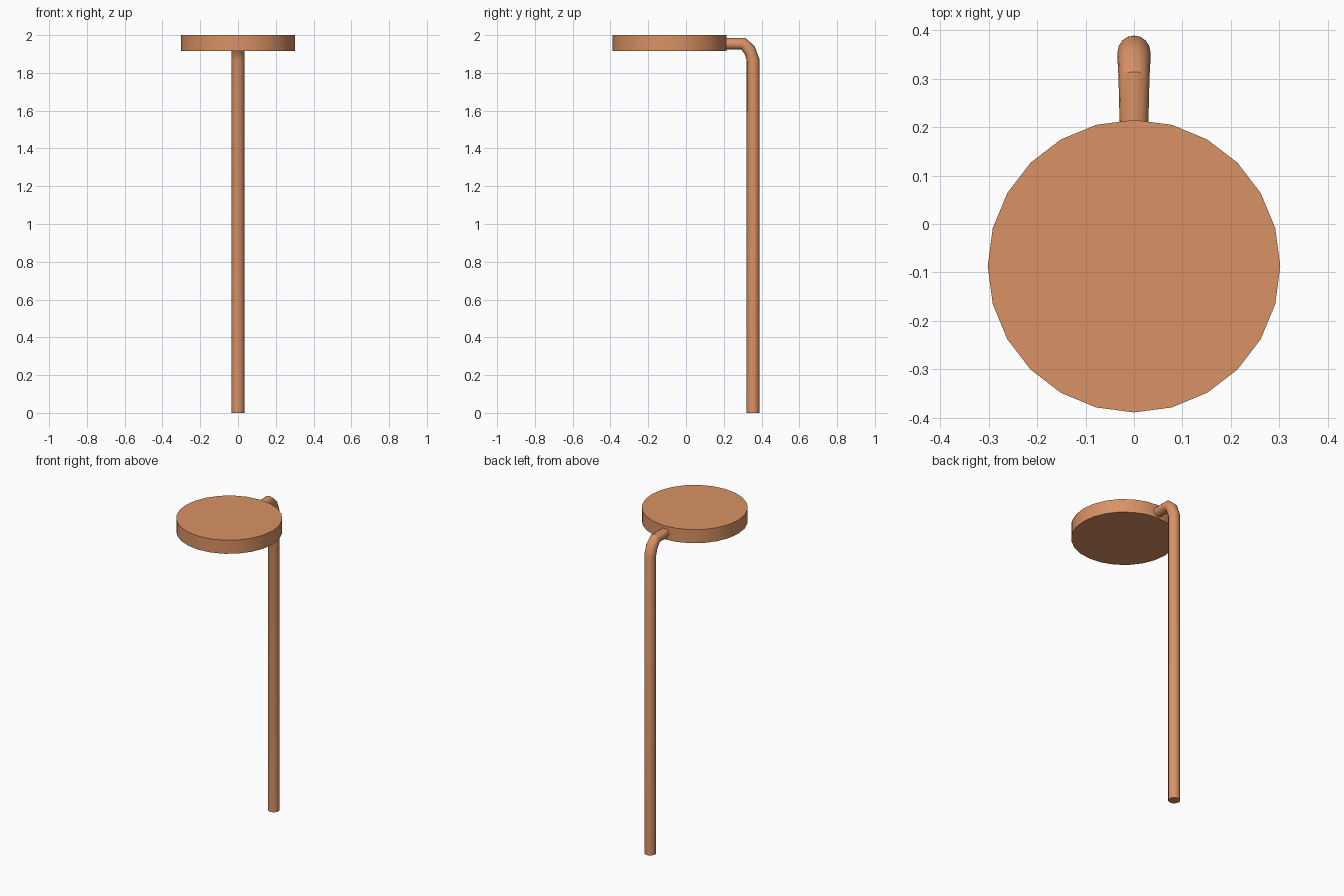
import bpy, bmesh
from math import radians, sin, cos, tau

cube = bpy.data.objects.get("Cube")
if cube:
    bpy.data.objects.remove(cube, do_unlink=True)

# Copper material
copper = bpy.data.materials.new("copper")
copper.use_nodes = True
color = (0.70, 0.29, 0.13, 1)
copper.diffuse_color = color
copper.node_tree.nodes["Principled BSDF"].inputs["Base Color"].default_value = color


def finish(obj):
    obj.data.materials.append(copper)
    bpy.ops.object.select_all(action='DESELECT')
    obj.select_set(True)
    bpy.context.view_layer.objects.active = obj
    bpy.ops.object.shade_smooth_by_angle(angle=radians(35))


def bent_tube(name, stations, sides=16):
    """Stations are (y, z, radius, tilt of the ring in degrees)."""
    bm = bmesh.new()
    rings = []
    for y, z, r, tilt in stations:
        a = radians(tilt)
        ring = []
        for i in range(sides):
            t = tau * i / sides
            ring.append(bm.verts.new((r * cos(t),
                                      y + r * sin(t) * cos(a),
                                      z + r * sin(t) * sin(a))))
        rings.append(ring)
    for low, high in zip(rings, rings[1:]):
        for i in range(sides):
            j = (i + 1) % sides
            bm.faces.new((low[i], low[j], high[j], high[i]))
    bm.faces.new(rings[0])
    bm.faces.new(rings[-1])
    bmesh.ops.recalc_face_normals(bm, faces=bm.faces)
    mesh = bpy.data.meshes.new(name)
    bm.to_mesh(mesh)
    bm.free()
    obj = bpy.data.objects.new(name, mesh)
    bpy.context.collection.objects.link(obj)
    return obj


# Round head
bpy.ops.mesh.primitive_cylinder_add(vertices=24, radius=0.302, depth=0.085,
                                    location=(0, -0.087, 1.9575))
head = bpy.context.object
head.name = "disc_head"
finish(head)

# Pole that bends forward into the short arm
pole = bent_tube("bent_pole", [
    (0.355, 0.0, 0.034, 0),
    (0.355, 1.868, 0.034, 8),
    (0.338, 1.919, 0.034, 42),
    (0.303, 1.955, 0.032, 70),
    (0.18, 1.954, 0.029, 90),
])
finish(pole)
